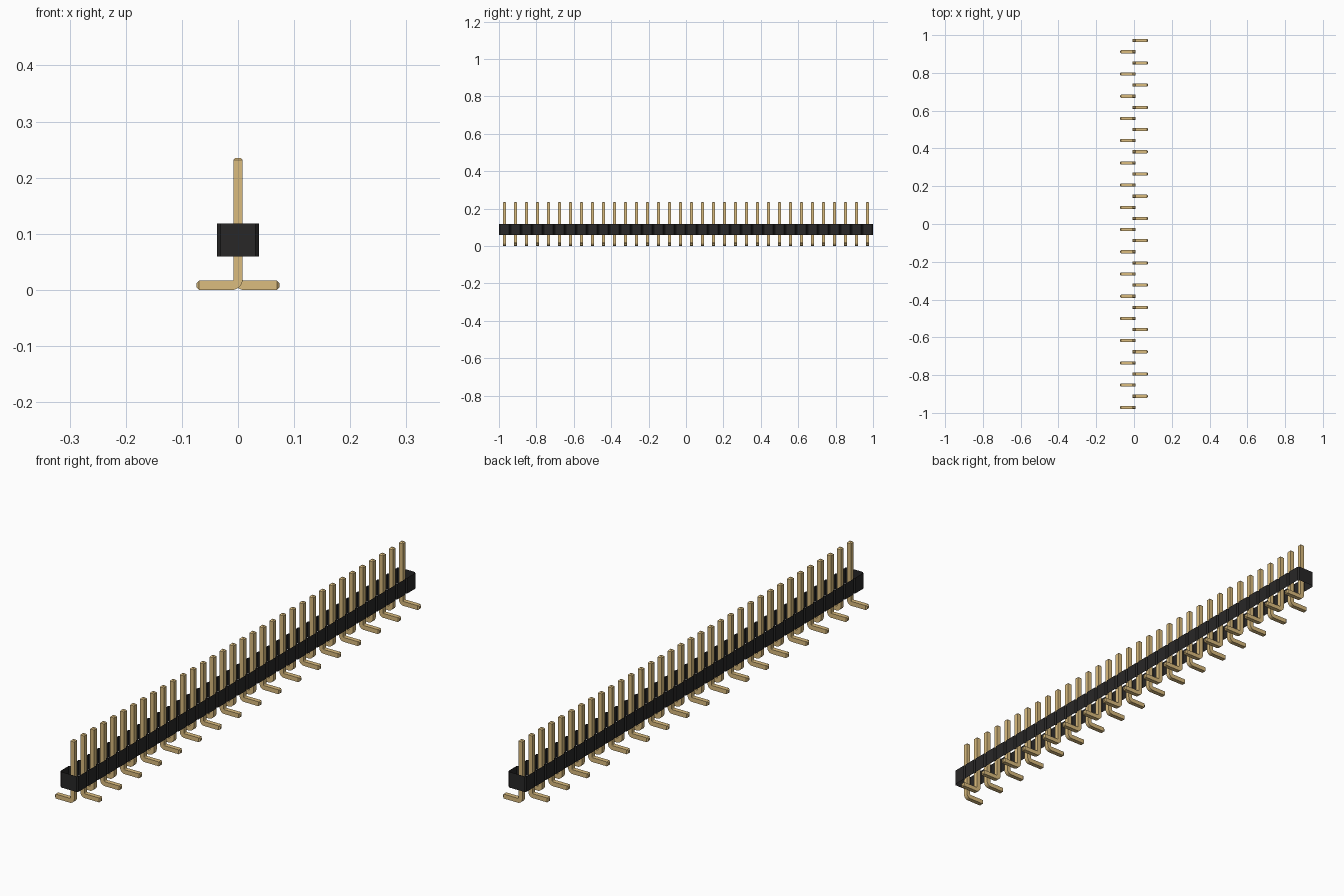
import bpy, bmesh, math
from mathutils import Vector

cube = bpy.data.objects.get("Cube")
if cube:
    bpy.data.objects.remove(cube, do_unlink=True)

COUNT = 34
PITCH = 2 / COUNT
W = 0.0165            # pin thickness
TOP = 0.2355          # pin tip height
REACH = 0.0737        # foot length from centre
BODY_X, BODY_Z0, BODY_Z1 = 0.0372, 0.0594, 0.118
CH = PITCH / 10       # housing chamfer


def material(name, rgb):
    m = bpy.data.materials.new(name)
    m.use_nodes = True
    m.diffuse_color = (*rgb, 1)
    m.node_tree.nodes["Principled BSDF"].inputs["Base Color"].default_value = (*rgb, 1)
    return m


def make_object(name, mesh, mat):
    mesh.materials.append(mat)
    obj = bpy.data.objects.new(name, mesh)
    bpy.context.collection.objects.link(obj)
    return obj


gold = material("pin gold", (0.708, 0.504, 0.210))
black = material("housing black", (0.021, 0.020, 0.020))

# Housing: open-ended wall with a V notch between neighbouring cells
side = []
for i in range(COUNT):
    y = -1 + i * PITCH
    side += [(BODY_X - CH, y), (BODY_X, y + CH), (BODY_X, y + PITCH - CH)]
side.append((BODY_X - CH, 1))
outline = side + [(-x, y) for x, y in reversed(side)]
bm = bmesh.new()
low = [bm.verts.new((x, y, BODY_Z0)) for x, y in outline]
high = [bm.verts.new((x, y, BODY_Z1)) for x, y in outline]
for i in range(len(outline)):
    j = (i + 1) % len(outline)
    bm.faces.new((low[i], low[j], high[j], high[i]))
mesh = bpy.data.meshes.new("housing")
bm.to_mesh(mesh)
bm.free()
make_object("housing", mesh, black)

# Pin: square section swept down the shaft, round the bend and along the foot
h, tip = W / 2, W / 4
bend = W * 0.65       # centre-line bend radius
stations = [((0, TOP), 0, h - tip), ((0, TOP - tip), 0, h)]
for k in range(9):
    a = math.radians(90 * k / 8)
    centre = (bend - bend * math.cos(a), h + bend - bend * math.sin(a))
    stations.append((centre, a, h))
stations += [((REACH - tip, h), math.pi / 2, h), ((REACH, h), math.pi / 2, h - tip)]

bm = bmesh.new()
rings = []
for (x, z), a, r in stations:
    n = Vector((math.cos(a), 0, math.sin(a)))
    c = Vector((x, 0, z))
    rings.append([bm.verts.new(c + n * (r * s) + Vector((0, r * t, 0)))
                  for s, t in ((1, 1), (-1, 1), (-1, -1), (1, -1))])
for p, q in zip(rings, rings[1:]):
    for i in range(4):
        j = (i + 1) % 4
        bm.faces.new((p[i], p[j], q[j], q[i]))
bm.faces.new(rings[0])
bm.faces.new(rings[-1])
bmesh.ops.recalc_face_normals(bm, faces=bm.faces)
pin_mesh = bpy.data.meshes.new("pin")
bm.to_mesh(pin_mesh)
bm.free()
pin_mesh.materials.append(gold)

# Row of pins with feet alternating to either side
pins = []
for i in range(COUNT):
    pin = bpy.data.objects.new(f"pin_{i + 1:02d}", pin_mesh)
    pin.location.y = -1 + (i + 0.5) * PITCH
    pin.rotation_euler.z = math.pi if i % 2 == 0 else 0
    bpy.context.collection.objects.link(pin)
    pins.append(pin)

# Smooth the bend, keep the square edges sharp
bpy.ops.object.select_all(action='DESELECT')
pins[0].select_set(True)
bpy.context.view_layer.objects.active = pins[0]
bpy.ops.object.shade_smooth_by_angle(angle=math.radians(30))
